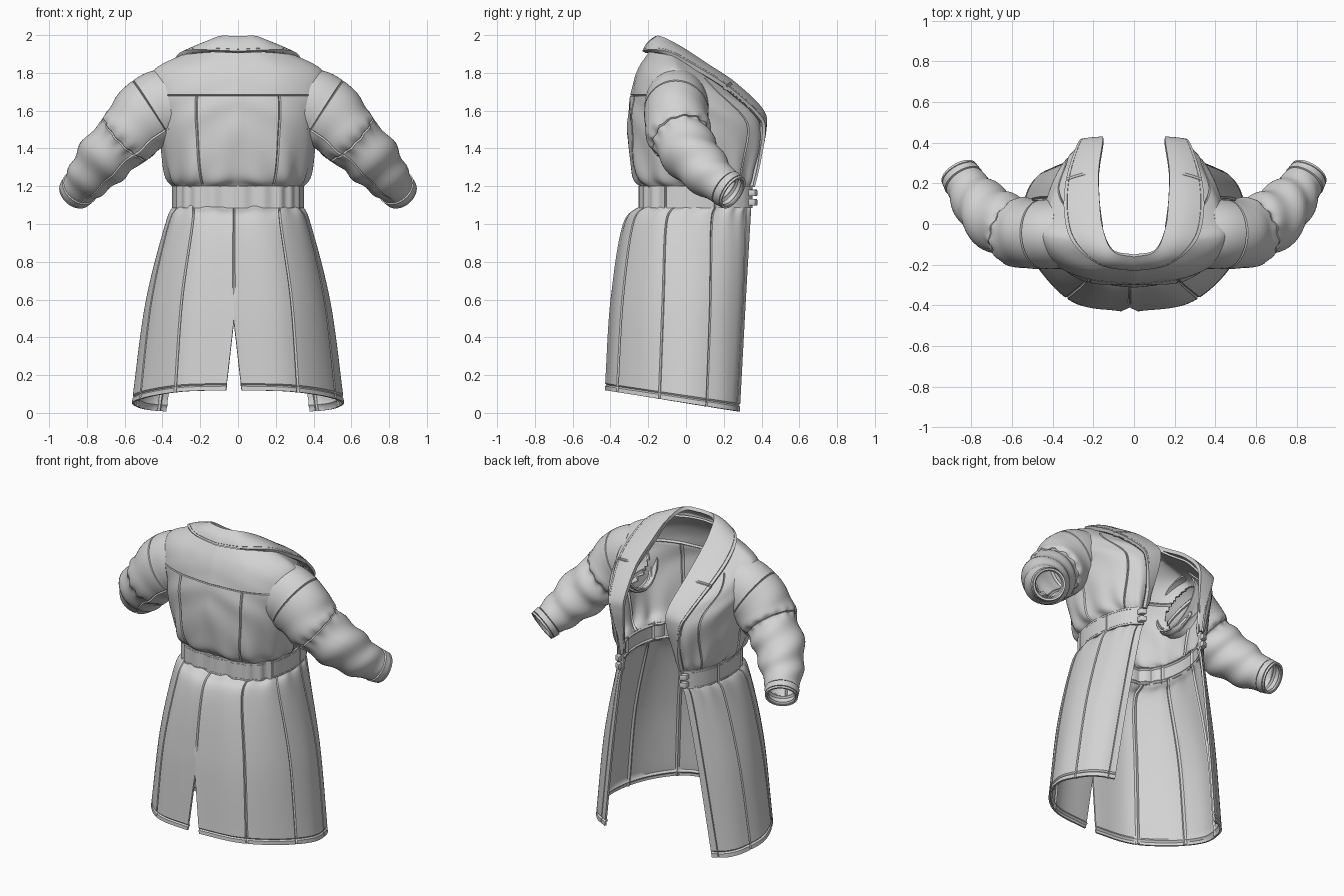
import bpy, math
from mathutils import Vector

cube = bpy.data.objects.get("Cube")
if cube:
    bpy.data.objects.remove(cube, do_unlink=True)

# One cloth colour
cloth = bpy.data.materials.new("light grey cloth")
cloth.use_nodes = True
GREY = (0.65, 0.65, 0.65, 1)
cloth.diffuse_color = GREY
cloth.node_tree.nodes["Principled BSDF"].inputs["Base Color"].default_value = GREY


def spline(points, t):
    """Smooth curve through all points, t from 0 to 1."""
    last = len(points) - 1
    s = min(max(t, 0), 1) * last
    i = min(int(s), last - 1)
    f = s - i
    b, c = points[i], points[i + 1]
    a = points[i - 1] if i > 0 else b * 2 - c
    d = points[i + 2] if i + 2 <= last else c * 2 - b
    return b + (c - a) * (f / 2) + (a * 2 - b * 5 + c * 4 - d) * (f * f / 2) \
        + (b * 3 - a - c * 3 + d) * (f ** 3 / 2)


def loft(rows):
    return lambda u, v: spline([spline(row, u) for row in rows], v)


def level(z, pairs, tilt=0):
    return [Vector((x, y, z - tilt * (y + 0.43))) for x, y in pairs]


def steps(count, extra):
    """Even steps plus tight triples around each seam."""
    values = {round(i / count, 4) for i in range(count + 1)}
    for e in extra:
        values = {w for w in values if abs(w - e) > 0.006 or w in (0, 1)}
        values |= {round(w, 4) for w in (e - 0.005, e, e + 0.005) if 0 <= w <= 1}
    return sorted(values)


def finish(obj, mirrored, thickness=0):
    obj.data.materials.append(cloth)
    if mirrored:
        m = obj.modifiers.new("mirror", "MIRROR")
        m.merge_threshold = 0.003
    if thickness:
        s = obj.modifiers.new("thickness", "SOLIDIFY")
        s.thickness = thickness
        s.offset = -1
    bpy.ops.object.select_all(action="DESELECT")
    obj.select_set(True)
    bpy.context.view_layer.objects.active = obj
    bpy.ops.object.convert(target="MESH")
    bpy.ops.object.shade_smooth_by_angle(angle=math.radians(38))


def cloth_part(name, shape, nu, nv, u_seams=(), v_seams=(), fold=None,
               thickness=0.012, side=1, mirrored=True, closed=False, skip=None):
    """Sheet over a (u, v) shape; seams are (position, start, end) grooves."""
    us = steps(nu, [s[0] for s in u_seams])
    vs = steps(nv, [s[0] for s in v_seams])
    if closed:
        us = us[:-1]
    verts, depths = [], []
    for v in vs:
        for u in us:
            verts.append(shape(u, v))
            groove = any(abs(u - p) < 0.001 and lo <= v <= hi for p, lo, hi in u_seams) \
                or any(abs(v - p) < 0.001 and lo <= u <= hi for p, lo, hi in v_seams)
            depths.append((0.008 if groove else 0) + (fold(u, v) if fold else 0))
    faces, n = [], len(us)
    for j in range(len(vs) - 1):
        for i in range(n if closed else n - 1):
            k = (i + 1) % n
            face = [j * n + i, j * n + k, (j + 1) * n + k, (j + 1) * n + i]
            centre = sum((verts[q] for q in face), Vector()) / 4
            if not (skip and skip(centre)):
                faces.append(face if side > 0 else face[::-1])
    mesh = bpy.data.meshes.new(name)
    mesh.from_pydata(verts, [], faces)
    mesh.update()
    normals = [v.normal.copy() for v in mesh.vertices]
    for vert, normal, depth in zip(mesh.vertices, normals, depths):
        on_centre = abs(vert.co.x) < 0.0001
        vert.co -= normal * depth
        if on_centre:
            vert.co.x = 0
    obj = bpy.data.objects.new(name, mesh)
    bpy.context.collection.objects.link(obj)
    finish(obj, mirrored, thickness)
    return obj


def near(value, centre, width):
    return math.exp(-((value - centre) / width) ** 2)


# Half outlines run from the centre back round the side to the front edge
WAIST = [(0, -.235), (.2, -.215), (.3, -.12), (.335, .04), (.315, .2), (.27, .295), (.21, .345)]

# Skirt panels with a centre back vent
skirt = loft([
    level(.12, [(0, -.43), (.28, -.39), (.47, -.22), (.56, -.02), (.53, .15), (.47, .24), (.385, .285)], .157),
    level(.6, [(0, -.4), (.25, -.36), (.42, -.2), (.49, 0), (.46, .17), (.39, .27), (.31, .315)], .05),
    level(1, [(0, -.335), (.2, -.3), (.34, -.17), (.385, 0), (.36, .18), (.31, .28), (.24, .34)]),
    level(1.1, WAIST)])


def skirt_panel(side):
    def shape(u, v):
        p = skirt(u, v)
        gap = 0.042 * min(max((0.49 - p.z) / 0.37, 0), 1) * max(0, 1 - u / 0.12)
        p.x = side * (p.x + gap) - 0.022 * max(0, 1 - u / 0.3)
        return p
    return shape


for side, word in ((1, "left"), (-1, "right")):
    cloth_part(f"skirt_{word}", skirt_panel(side), 56, 44, side=side, mirrored=False,
               u_seams=[(0, .35, 1)] + [(s, 0, 1) for s in (.2, .4, .62, .93)],
               v_seams=[(.02, 0, 1)],
               fold=lambda u, v: .005 * math.sin(50 * u) * near(v, .9, .2))

# Bodice with open armholes
bodice = loft([
    level(1.19, WAIST),
    level(1.27, [(0, -.285), (.22, -.265), (.35, -.14), (.385, .02), (.36, .2), (.28, .33), (.185, .37)]),
    level(1.53, [(0, -.31), (.24, -.28), (.4, -.16), (.43, .02), (.39, .22), (.28, .37), (.165, .41)]),
    level(1.7, [(0, -.29), (.24, -.265), (.42, -.17), (.46, -.04), (.42, .1), (.33, .2), (.19, .27)]),
    level(1.82, [(0, -.255), (.22, -.23), (.38, -.15), (.44, -.06), (.38, .01), (.27, .08), (.17, .11)]),
    level(1.92, [(0, -.19), (.1, -.175), (.2, -.13), (.24, -.09), (.23, -.06), (.2, -.03), (.155, -.01)])])


def armhole(p):
    return p.x > .34 and ((p.y + .05) / .13) ** 2 + ((p.z - 1.61) / .15) ** 2 < 1


cloth_part("bodice", bodice, 64, 56, skip=armhole,
           u_seams=[(.15, .05, .57), (.5, 0, .35), (.77, 0, .7)],
           v_seams=[(.575, 0, .42)],
           fold=lambda u, v: .008 * math.sin(46 * u + 9 * v) * near(v, .15, .15)
           + .004 * math.sin(24 * u + 30 * v) * near(v, .4, .2))

# Belt, gathered across the back
belt = loft([level(1.085, WAIST), level(1.14, WAIST), level(1.2, WAIST)])
cloth_part("belt", lambda u, v: belt(u * .985, v), 80, 14, thickness=.022,
           u_seams=[(.36, 0, 1), (.62, 0, 1)], v_seams=[(.1, 0, 1), (.9, 0, 1)],
           fold=lambda u, v: -.014 - (.006 * math.sin(75 * u) if u < .36 else 0))

# Buckle plates on the front belt ends
for height, word in ((1.115, "lower"), (1.165, "upper")):
    bpy.ops.mesh.primitive_cube_add(size=1)
    plate = bpy.context.object
    plate.name = f"buckle_{word}"
    for vert in plate.data.vertices:
        x, y, z = vert.co
        vert.co = (.235 + x * .036, .352 + y * .04 - x * .016, height + z * .036)
    bevel = plate.modifiers.new("bevel", "BEVEL")
    bevel.width, bevel.segments = .006, 2
    finish(plate, True)

# Collar and lapel, folded over from the neckline
outer = [(0, -.22, 1.905), (.17, -.19, 1.91), (.3, -.09, 1.895), (.34, .05, 1.82), (.33, .21, 1.72),
         (.28, .37, 1.58), (.25, .405, 1.5), (.22, .38, 1.33), (.22, .35, 1.2)]
inner = [(0, -.15, 1.985), (.1, -.125, 1.98), (.15, -.02, 1.92), (.165, .1, 1.84), (.17, .25, 1.74),
         (.15, .395, 1.6), (.155, .41, 1.5), (.18, .37, 1.33), (.205, .345, 1.2)]
outer, inner = [[Vector(p) for p in row] for row in (outer, inner)]
cloth_part("collar_and_lapel", loft([outer, inner]), 72, 16, thickness=.022,
           u_seams=[(.5, 0, .6)], v_seams=[(.1, 0, 1)],
           fold=lambda u, v: -.016 - .012 * math.sin(math.pi * v) * near(u, .2, .4))

# Sleeves: centre line with a radius at each point
ARM = [(.36, -.05, 1.625, .2), (.42, -.05, 1.61, .2), (.5, -.05, 1.555, .19), (.59, -.03, 1.46, .155),
       (.69, .03, 1.365, .15), (.775, .12, 1.265, .125), (.83, .2, 1.2, .1), (.86, .25, 1.165, .09)]
centres = [Vector(p[:3]) for p in ARM]
radii = [Vector((p[3], 0, 0)) for p in ARM]


def sleeve(u, v):
    centre, radius = spline(centres, v), spline(radii, v).x
    along = (spline(centres, min(v + .02, 1)) - spline(centres, max(v - .02, 0))).normalized()
    across = Vector((0, 1, 0))
    across = (across - along * across.dot(along)).normalized()
    up = along.cross(across)
    a = -math.tau * u
    return centre + up * radius * math.cos(a) + across * min(radius, .17) * math.sin(a)


def sleeve_folds(u, v):
    if v > .88:
        return -.006
    gathers = .007 * math.sin(math.tau * 13 * u) * near(v, .43, .03)
    creases = .008 * math.sin(38 * v + 3 * math.sin(math.tau * u)) * near(v, .6, .22)
    return gathers + creases - .01 * near(v, .4, .03)


cloth_part("sleeves", sleeve, 56, 64, closed=True, fold=sleeve_folds,
           u_seams=[(.35, .15, .87)], v_seams=[(.2, 0, 1), (.43, 0, 1), (.88, 0, 1), (.97, 0, 1)])
